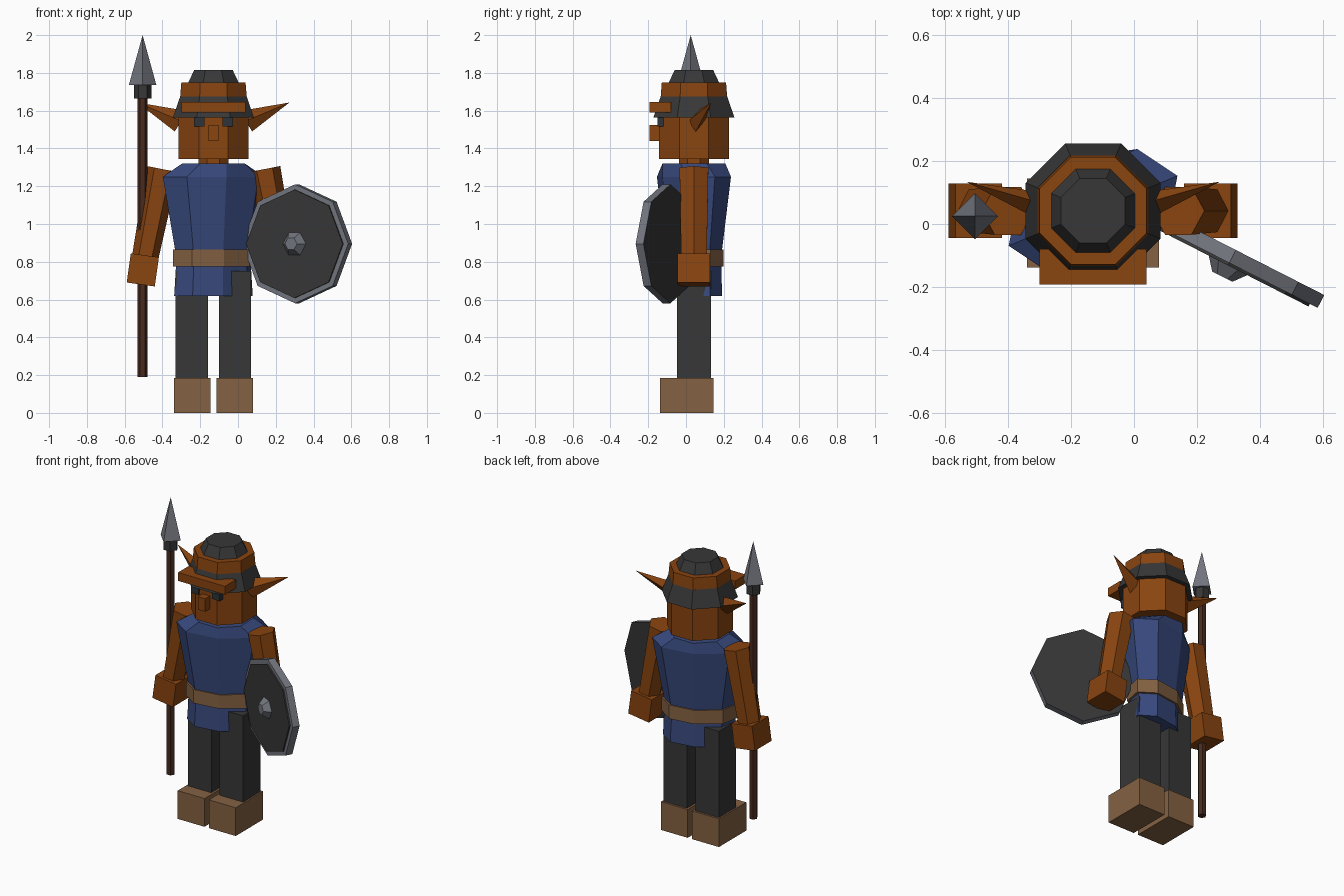
import bpy, bmesh
from math import radians, pi, cos, sin
from mathutils import Vector, Matrix

cube = bpy.data.objects.get("Cube")
if cube:
    bpy.data.objects.remove(cube, do_unlink=True)


def material(name, r, g, b):
    m = bpy.data.materials.new(name)
    m.use_nodes = True
    m.diffuse_color = (r, g, b, 1)
    m.node_tree.nodes["Principled BSDF"].inputs["Base Color"].default_value = (r, g, b, 1)
    return m


SKIN = material("orange skin", 0.25, 0.058, 0.005)
CLOTH = material("blue cloth", 0.04, 0.068, 0.21)
LEATHER = material("tan leather", 0.23, 0.12, 0.055)
DARK = material("dark grey", 0.038, 0.038, 0.038)
STEEL = material("steel grey", 0.17, 0.18, 0.21)
WOOD = material("dark wood", 0.065, 0.024, 0.013)
EYE = material("eye slate", 0.028, 0.034, 0.04)

CX, CY = -0.13, 0.042        # body axis


def finish(name, bm, mats, matrix=None):
    bmesh.ops.recalc_face_normals(bm, faces=bm.faces)
    if matrix:
        bm.transform(matrix)
    me = bpy.data.meshes.new(name)
    bm.to_mesh(me)
    bm.free()
    for m in mats:
        me.materials.append(m)
    ob = bpy.data.objects.new(name, me)
    bpy.context.scene.collection.objects.link(ob)
    return ob


def loft(name, mat, sides, rings, start=0.0, matrix=None, back=None):
    """Stack of polygon rings (z, rx, ry); zero radius closes to a tip."""
    bm = bmesh.new()
    loops = []
    for z, rx, ry in rings:
        if rx == 0:
            loops.append([bm.verts.new((0, 0, z))])
            continue
        angles = [start + 2 * pi * i / sides for i in range(sides)]
        loops.append([bm.verts.new((rx * cos(a), ry * sin(a), z)) for a in angles])
    for lo, hi in zip(loops, loops[1:]):
        for i in range(sides):
            j = (i + 1) % sides
            if len(hi) == 1:
                bm.faces.new((lo[i], lo[j], hi[0]))
            else:
                bm.faces.new((lo[i], lo[j], hi[j], hi[i]))
    base = bm.faces.new(loops[0][::-1])
    if back:
        base.material_index = 1
    if len(loops[-1]) > 1:
        bm.faces.new(loops[-1])
    return finish(name, bm, [mat, back] if back else [mat], matrix)


def box(name, mat, x, y, z, matrix=None):
    """Box from (min, max) pairs."""
    bm = bmesh.new()
    bmesh.ops.create_cube(bm, size=1)
    for v in bm.verts:
        v.co = [(p[0] + p[1]) / 2 + c * (p[1] - p[0]) for c, p in zip(v.co, (x, y, z))]
    return finish(name, bm, [mat], matrix)


def at(x, y, z=0.0):
    return Matrix.Translation((x, y, z))


BODY = at(CX, CY)
TWIST = BODY @ Matrix.Rotation(radians(22.5), 4, 'Z')
FLAT = pi / 8                # octagon with flat sides on the axes


def octagon(name, mat, *rings):
    """Octagonal loft on the body axis from (z, apothem) rings."""
    k = 1 / cos(FLAT)
    return loft(name, mat, 8, [(z, r * k, r * k) for z, r in rings], FLAT, BODY)


# Torso, twisted with the stance
loft("tunic", CLOTH, 8, [(0.62, 0.225, 0.135), (0.82, 0.212, 0.132),
                         (1.25, 0.29, 0.18), (1.32, 0.18, 0.18)], 0, TWIST)
loft("belt", LEATHER, 8, [(0.775, 0.232, 0.145), (0.865, 0.232, 0.145)], 0, TWIST)

# Head and cap
octagon("neck", SKIN, (1.28, 0.08), (1.40, 0.08))
octagon("head", SKIN, (1.345, 0.185), (1.56, 0.185), (1.75, 0.17))
octagon("cap_brim", DARK, (1.565, 0.214), (1.675, 0.176))
octagon("cap_crown", DARK, (1.745, 0.135), (1.815, 0.102))
box("brow", SKIN, (-0.30, 0.04), (-0.192, -0.08), (1.59, 1.645))
box("nose", SKIN, (CX - 0.027, CX + 0.027), (-0.192, -0.10), (1.44, 1.525))

# Paired parts
for side, s in (("left", 1), ("right", -1)):
    mirror = BODY @ Matrix.Diagonal((s, 1, 1, 1))

    def pair_box(part, mat, x, y, z):
        box(side + "_" + part, mat, x, y, z, at(CX + s * x[0], CY))

    for part, mat, cx, half, y, z in (
            ("leg", DARK, 0.115, 0.085, (-0.048, 0.132), (0.15, 0.75)),
            ("boot", LEATHER, 0.113, 0.097, (-0.138, 0.145), (0, 0.185)),
            ("eye", EYE, 0.076, 0.028, (-0.152, -0.12), (1.515, 1.575))):
        mid = CX + s * cx
        box(side + "_" + part, mat, (mid - half, mid + half), y, z)

    # Ear: four-sided spike swept out, up and back
    bm = bmesh.new()
    ring = [bm.verts.new(p) for p in ((0.205, 0.01, 1.49), (0.17, -0.03, 1.545),
                                      (0.15, 0.02, 1.60), (0.17, 0.06, 1.55))]
    tip = bm.verts.new((0.402, 0.092, 1.643))
    bm.faces.new(ring)
    for i in range(4):
        bm.faces.new((ring[i], ring[(i + 1) % 4], tip))
    bmesh.ops.transform(bm, matrix=mirror, verts=bm.verts)
    finish(side + "_ear", bm, [SKIN])

    # Arm: tapered hexagonal sleeve from hand to shoulder
    low, high = Vector((0.362, 0, 0.82)), Vector((0.267, 0, 1.29))
    lean = Matrix.Rotation(-radians(11), 4, 'Y')
    bm_matrix = mirror @ at(*low) @ lean
    loft(side + "_arm", SKIN, 6, [(0, 0.07, 0.078), ((high - low).length, 0.085, 0.088)],
         0, bm_matrix)
    box(side + "_hand", SKIN, (-0.075, 0.075), (-0.086, 0.086), (-0.078, 0.078),
        mirror @ at(0.374, 0, 0.757) @ Matrix.Rotation(-radians(8), 4, 'Y'))

# Spear
SPEAR = at(-0.505, 0.025)
loft("spear_shaft", WOOD, 6, [(0.19, 0.026, 0.026), (1.68, 0.026, 0.026)], 0, SPEAR)
loft("spear_collar", DARK, 6, [(1.665, 0.046, 0.046), (1.735, 0.046, 0.046)], 0, SPEAR)
loft("spear_blade", STEEL, 4, [(1.735, 0.073, 0.073), (2.0, 0, 0)], 0, SPEAR)

# Shield: local +z is its outward normal
SHIELD = (at(0.313, -0.103, 0.895) @ Matrix.Rotation(-radians(27), 4, 'Z')
          @ Matrix.Rotation(radians(90), 4, 'X'))
loft("shield_rim", STEEL, 8, [(-0.023, 0.315, 0.315), (0.023, 0.315, 0.315)], 0, SHIELD, DARK)
loft("shield_face", DARK, 8, [(0.0, 0.287, 0.287), (0.032, 0.287, 0.287)], 0, SHIELD)
loft("shield_boss", STEEL, 6, [(0.03, 0.07, 0.07), (0.072, 0.036, 0.036)], 0, SHIELD)
